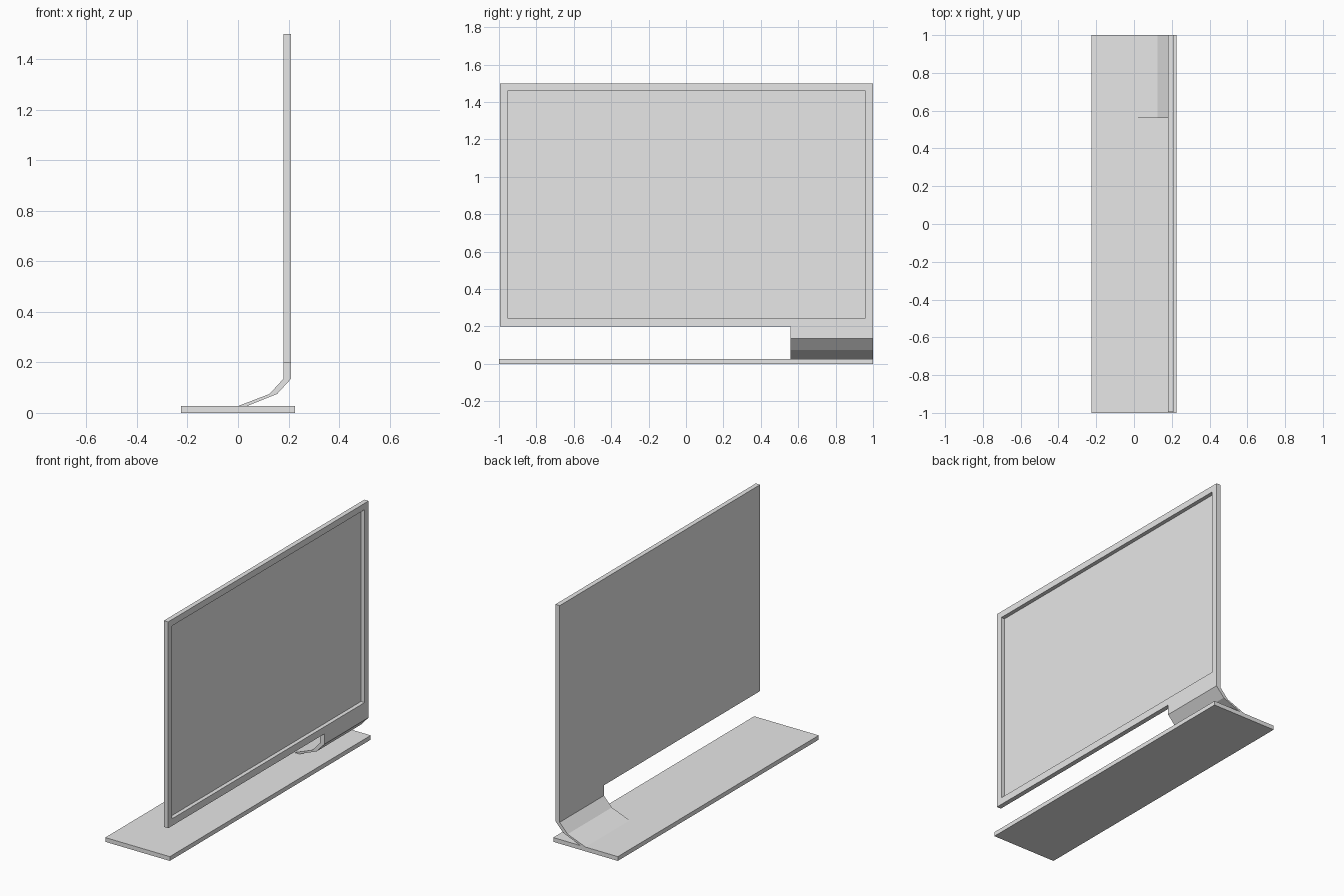
import bpy, bmesh
from mathutils import Vector

cube = bpy.data.objects.get("Cube")
if cube:
    bpy.data.objects.remove(cube)

grey = bpy.data.materials.new("light_grey")
grey.use_nodes = True
grey.diffuse_color = (0.8, 0.8, 0.8, 1)
grey.node_tree.nodes["Principled BSDF"].inputs["Base Color"].default_value = (0.8, 0.8, 0.8, 1)


def add_object(name, bm):
    bmesh.ops.recalc_face_normals(bm, faces=bm.faces[:])
    mesh = bpy.data.meshes.new(name)
    bm.to_mesh(mesh)
    bm.free()
    mesh.materials.append(grey)
    obj = bpy.data.objects.new(name, mesh)
    bpy.context.collection.objects.link(obj)
    return obj


def box(name, low, high):
    low, high = Vector(low), Vector(high)
    bm = bmesh.new()
    bmesh.ops.create_cube(bm, size=1)
    bmesh.ops.scale(bm, vec=high - low, verts=bm.verts[:])
    bmesh.ops.translate(bm, vec=(low + high) / 2, verts=bm.verts[:])
    return add_object(name, bm)


# Flat base plate
box("base_plate", (-0.225, -1, 0), (0.225, 1, 0.027))

# Display panel outline in the side plane, with the neck stub at one end
back, front = 0.18, 0.21
outline = [(-0.995, 0.2), (0.56, 0.2), (0.56, 0.135),
           (1, 0.135), (1, 1.5), (-0.995, 1.5)]
bm = bmesh.new()
face = bm.faces.new([bm.verts.new((back, y, z)) for y, z in outline])
side = bmesh.ops.extrude_face_region(bm, geom=[face], use_keep_orig=True)
moved = [v for v in side["geom"] if isinstance(v, bmesh.types.BMVert)]
bmesh.ops.translate(bm, vec=(front - back, 0, 0), verts=moved)

# Bent neck, swept down from the stub to the base: (back x, front x, z)
bmesh.ops.recalc_face_normals(bm, faces=bm.faces[:])
end = min(bm.faces, key=lambda f: f.calc_center_median().z)
for x_back, x_front, z in [(0.125, 0.155, 0.075), (0.0, 0.035, 0.027)]:
    end = bmesh.ops.extrude_discrete_faces(bm, faces=[end])["faces"][0]
    middle = end.calc_center_median().x
    for v in end.verts:
        v.co.x = x_back if v.co.x < middle else x_front
        v.co.z = z
panel = add_object("display_panel_and_neck", bm)

# Recessed screen behind the bezel
cutter = box("screen_cutter", (0.185, -0.955, 0.245), (0.3, 0.96, 1.46))
cutter.hide_render = True
cut = panel.modifiers.new("screen_recess", 'BOOLEAN')
cut.operation = 'DIFFERENCE'
cut.solver = 'EXACT'
cut.object = cutter
bpy.context.view_layer.objects.active = panel
bpy.ops.object.modifier_apply(modifier=cut.name)
bpy.data.objects.remove(cutter)
